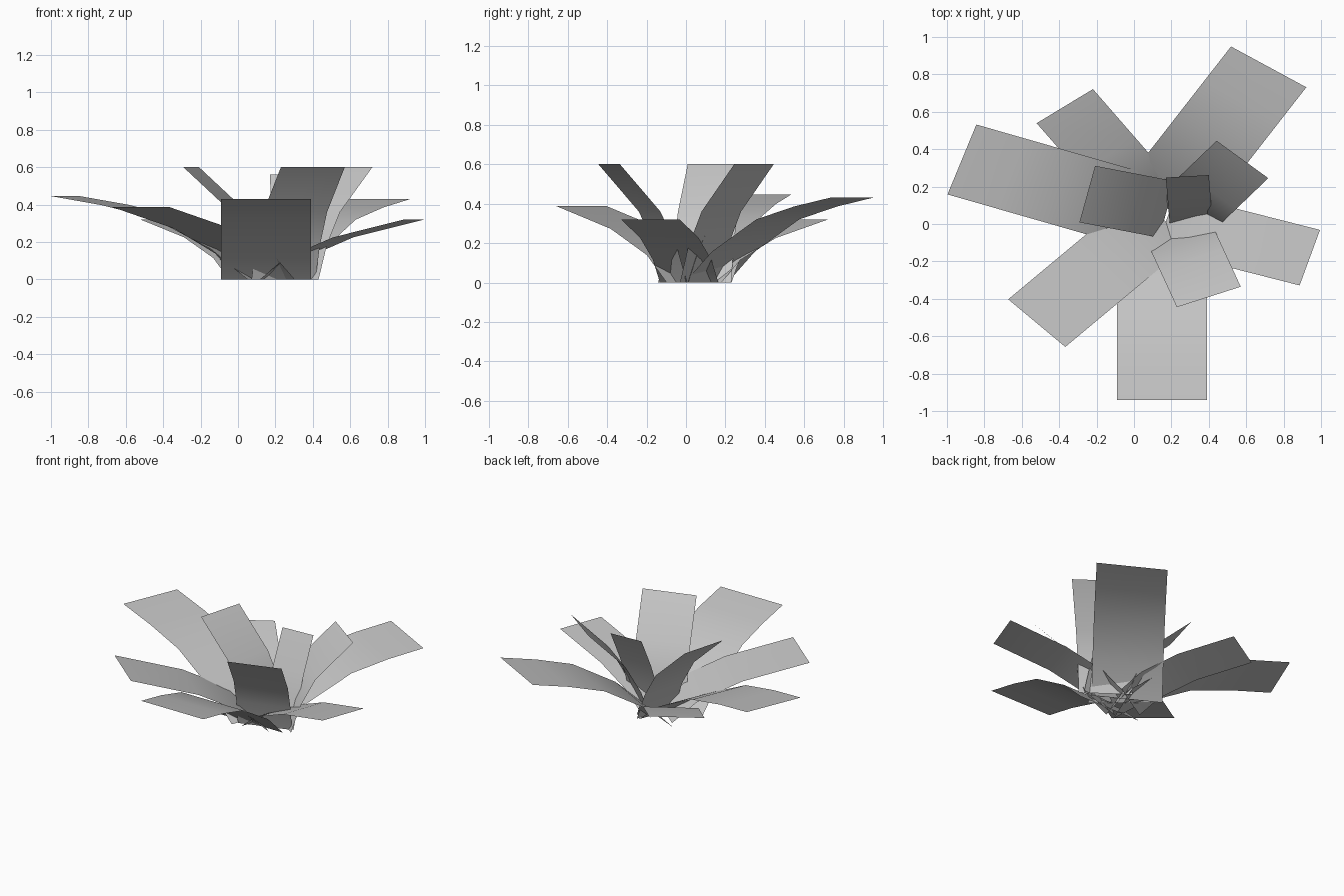
import bpy
import bmesh
from math import cos, sin, radians

cube = bpy.data.objects.get("Cube")
if cube:
    bpy.data.objects.remove(cube, do_unlink=True)

grey = bpy.data.materials.new("leaf_grey")
grey.use_nodes = True
colour = (0.55, 0.55, 0.55, 1)
grey.diffuse_color = colour
grey.node_tree.nodes["Principled BSDF"].inputs["Base Color"].default_value = colour

STRETCH = 1.2  # the whole plant is wider along x

# Side profiles from tip to root: (distance inward, height)
OUTER = [(0, .43), (.22, .385), (.447, .32), (.715, .157), (.88, 0)]
MIDDLE = [(0, .32), (.33, .225), (.55, .115), (.67, 0)]
INNER = [(0, .6), (.22, .36), (.31, .18), (.365, 0)]
CENTRE = [(0, .56), (.12, .34), (.2, .16), (.25, 0)]


def leaf(name, tip, heading, width, profile, size=1.0, lift=1.0):
    """Bent strip running from its tip edge back to the ground."""
    a = radians(heading)
    bm = bmesh.new()
    rows = []
    for inward, z in profile:
        row = []
        for side in (-width / 2, width / 2):
            x = -cos(a) * inward * size - sin(a) * side
            y = -sin(a) * inward * size + cos(a) * side
            row.append(bm.verts.new((tip[0] + x * STRETCH, tip[1] + y, z * lift)))
        rows.append(row)
    for outer, inner in zip(rows, rows[1:]):
        bm.faces.new((inner[0], outer[0], outer[1], inner[1]))
    mesh = bpy.data.meshes.new(name)
    bm.to_mesh(mesh)
    bm.free()
    mesh.materials.append(grey)
    mesh.shade_smooth()
    obj = bpy.data.objects.new(name, mesh)
    bpy.context.collection.objects.link(obj)


# Long outer leaves
leaf("outer_leaf_front", (.15, -.94), -90, .40, OUTER)
leaf("outer_leaf_back", (.72, .84), 57, .40, OUTER)
leaf("outer_leaf_right", (-.92, .345), 161, .395, OUTER, 1.05, 1.035)

# Low middle leaves
leaf("middle_leaf_back", (-.37, .63), 126, .31, MIDDLE)
leaf("middle_leaf_front", (-.52, -.53), 225, .36, MIDDLE, 1.18, 1.21)
leaf("middle_leaf_left", (.94, -.18), -17, .31, MIDDLE)

# Upright inner leaves
leaf("inner_leaf_back", (.58, .345), 49, .305, INNER)
leaf("inner_leaf_right", (-.25, .16), 167, .31, INNER)
leaf("inner_leaf_front", (.40, -.39), -69, .305, INNER)

# Small steep leaf in the middle
leaf("centre_leaf", (.285, .255), 94, .192, CENTRE)
